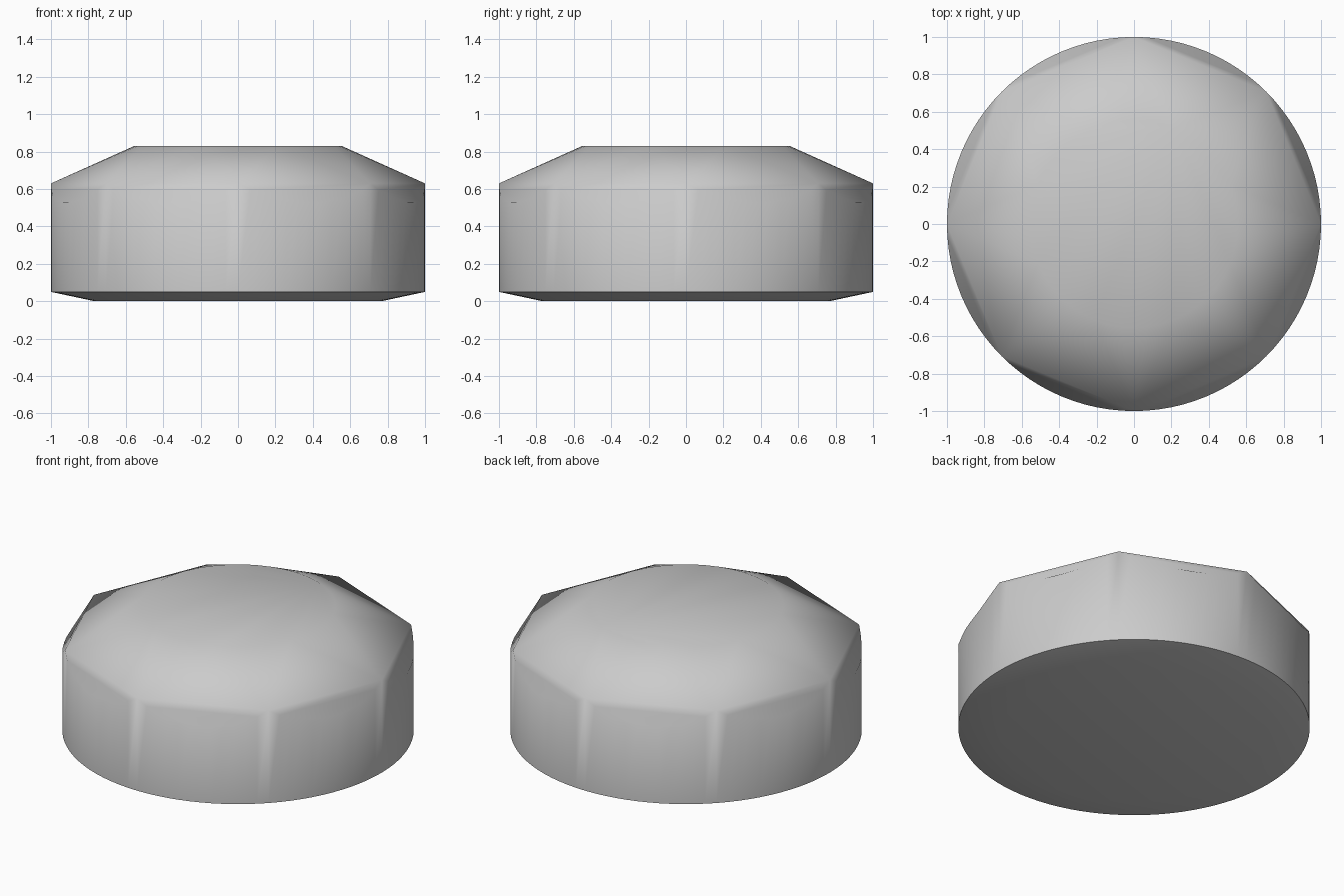
import bpy, bmesh
from math import cos, sin, radians

cube = bpy.data.objects.get("Cube")
if cube:
    bpy.data.objects.remove(cube)

SEG = 96            # sides of the round wall
TABLE = 48          # sides of the flat top
POINTS = 8          # girdle points
PER = SEG // POINTS
FAN = TABLE // POINTS

mat = bpy.data.materials.new("plain_grey")
mat.use_nodes = True
grey = (0.6, 0.6, 0.6, 1)
mat.diffuse_color = grey
mat.node_tree.nodes["Principled BSDF"].inputs["Base Color"].default_value = grey

bm = bmesh.new()


def ring(count, radius, height):
    """Circle of vertices; height is a function of the angle in degrees."""
    verts = []
    for i in range(count):
        deg = 360 * i / count
        a = radians(deg)
        verts.append(bm.verts.new((radius * cos(a), radius * sin(a), height(deg))))
    return verts


def scallop(deg):
    """Rim height: sloped cuts between the girdle points, with level bottoms."""
    off = radians(deg % 45 - 22.5)
    return max(0.53, 0.63 - 1.5 * (cos(off) - cos(radians(22.5))))


def bridge(low, high):
    n = len(low)
    for i in range(n):
        j = (i + 1) % n
        bm.faces.new((low[i], low[j], high[j], high[i]))


# Base, chamfer and wall
base = ring(SEG, 0.765, lambda d: 0)
foot = ring(SEG, 1, lambda d: 0.05)
rim = ring(SEG, 1, scallop)
bm.faces.new(base[::-1])
bridge(base, foot)
bridge(foot, rim)

# Crown facets: cut below each chord, triangle above it, fan at each point
table = ring(TABLE, 0.555, lambda d: 0.83)
for k in range(POINTS):
    here = rim[k * PER]
    after = rim[(k + 1) * PER % SEG]
    bm.faces.new([rim[(k * PER + i) % SEG] for i in range(PER + 1)])
    bm.faces.new((here, after, table[k * FAN + FAN // 2]))
    for i in range(-FAN // 2, FAN // 2):
        a = table[(k * FAN + i) % TABLE]
        b = table[(k * FAN + i + 1) % TABLE]
        bm.faces.new((here, b, a))

# Flat top, fanned from one edge vertex
start = FAN + FAN // 2
for i in range(1, TABLE - 1):
    bm.faces.new((table[start], table[(start + i) % TABLE], table[(start + i + 1) % TABLE]))

bmesh.ops.recalc_face_normals(bm, faces=bm.faces[:])
mesh = bpy.data.meshes.new("faceted_disc")
bm.to_mesh(mesh)
bm.free()
mesh.materials.append(mat)
disc = bpy.data.objects.new("faceted_disc", mesh)
bpy.context.collection.objects.link(disc)

# Soft shading over shallow edges
bpy.ops.object.select_all(action='DESELECT')
disc.select_set(True)
bpy.context.view_layer.objects.active = disc
bpy.ops.object.shade_smooth_by_angle(angle=radians(40))
